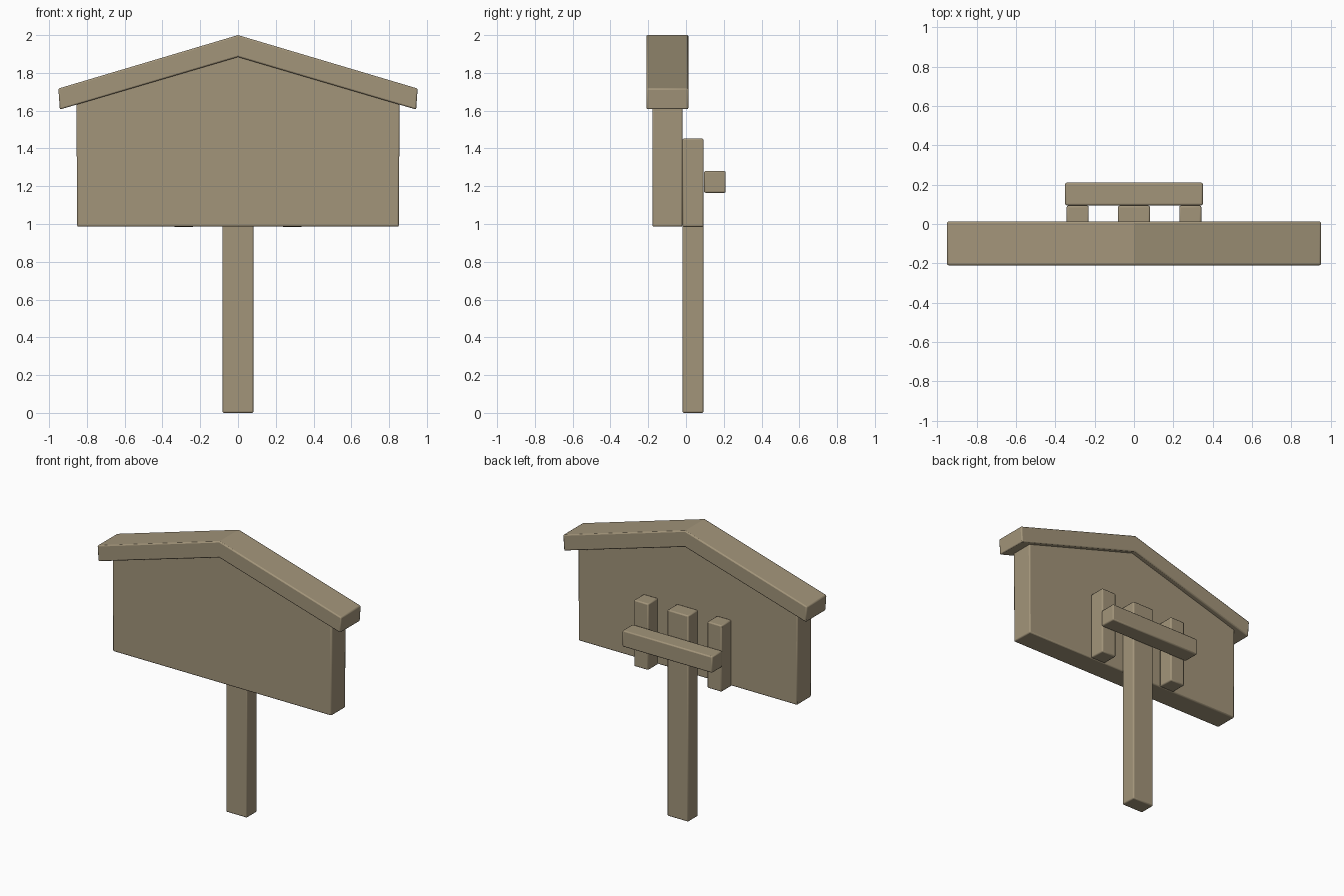
import bpy, bmesh, math

if "Cube" in bpy.data.objects:
    bpy.data.objects.remove(bpy.data.objects["Cube"])

wood = bpy.data.materials.new("weathered_wood")
wood.diffuse_color = (0.365, 0.30, 0.195, 1)
wood.use_nodes = True
wood.node_tree.nodes["Principled BSDF"].inputs["Base Color"].default_value = wood.diffuse_color


def finish(name, bm, width=0.008):
    """Turn a bmesh into an object with softened edges."""
    bmesh.ops.recalc_face_normals(bm, faces=bm.faces)
    mesh = bpy.data.meshes.new(name)
    bm.to_mesh(mesh)
    bm.free()
    mesh.materials.append(wood)
    obj = bpy.data.objects.new(name, mesh)
    bpy.context.collection.objects.link(obj)
    bevel = obj.modifiers.new("Soft edges", 'BEVEL')
    bevel.width = width
    bevel.segments = 2
    bevel.limit_method = 'ANGLE'
    bevel.angle_limit = math.radians(40)


def prism(name, right_half, y0, y1):
    """Mirror a half profile in x and extrude it from y0 to y1."""
    left_half = [(-x, z) for x, z in reversed(right_half) if x > 0]
    bm = bmesh.new()
    face = bm.faces.new([bm.verts.new((x, y0, z)) for x, z in right_half + left_half])
    ext = bmesh.ops.extrude_face_region(bm, geom=[face], use_keep_orig=True)
    moved = [v for v in ext["geom"] if isinstance(v, bmesh.types.BMVert)]
    bmesh.ops.translate(bm, verts=moved, vec=(0, y1 - y0, 0))
    finish(name, bm)


def box(name, x0, x1, y0, y1, z0, z1):
    bm = bmesh.new()
    bmesh.ops.create_cube(bm, size=1)
    for v in bm.verts:
        v.co = (x1 if v.co.x > 0 else x0,
                y1 if v.co.y > 0 else y0,
                z1 if v.co.z > 0 else z0)
    finish(name, bm)


# Sign board with gabled top, and the roof strip over it
prism("sign_board", [(0, 1.90), (0.855, 1.65), (0.852, 0.986)], -0.178, -0.019)
prism("roof", [(0, 2.0), (0.951, 1.717), (0.943, 1.606), (0, 1.884)], -0.21, 0.013)

# Post and the two battens beside it on the back
box("post", -0.082, 0.082, -0.019, 0.093, 0.0, 1.452)
for side, x in (("left", -0.286), ("right", 0.286)):
    box(side + "_batten", x - 0.056, x + 0.056, -0.019, 0.093, 0.985, 1.452)

# Crossbar tying post and battens together
box("crossbar", -0.35, 0.35, 0.095, 0.21, 1.165, 1.28)

for obj in bpy.context.collection.objects:
    obj.select_set(True)
    bpy.context.view_layer.objects.active = obj
bpy.ops.object.shade_smooth_by_angle(angle=math.radians(30))
